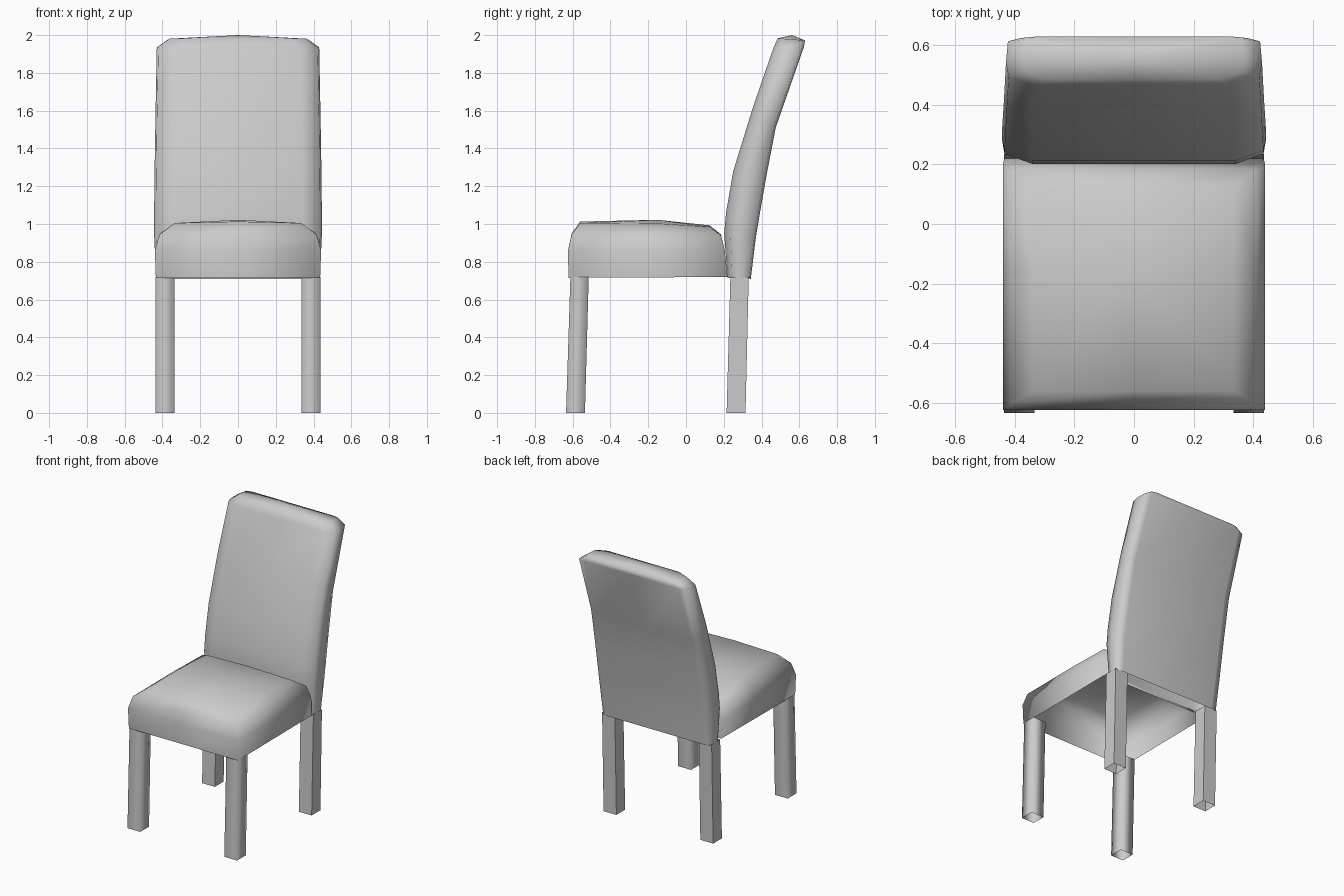
import bpy, bmesh

if "Cube" in bpy.data.objects:
    bpy.data.objects.remove(bpy.data.objects["Cube"])


def loft(name, rings, apex=None, smooth=True):
    """Skin closed rings into an open-bottomed shell, with an optional fan to an apex."""
    bm = bmesh.new()
    vr = [[bm.verts.new(p) for p in ring] for ring in rings]
    n = len(vr[0])
    for a, b in zip(vr, vr[1:]):
        for i in range(n):
            j = (i + 1) % n
            bm.faces.new((a[i], a[j], b[j], b[i]))
    if apex:
        tip = bm.verts.new(apex)
        for i in range(n):
            bm.faces.new((vr[-1][i], vr[-1][(i + 1) % n], tip))
    # rings run counter-clockwise seen from above, so faces point outwards
    for f in bm.faces:
        f.smooth = smooth
    me = bpy.data.meshes.new(name)
    bm.to_mesh(me)
    bm.free()
    ob = bpy.data.objects.new(name, me)
    bpy.context.collection.objects.link(ob)
    return ob


# Seat cushion: half width, front y, back y, front z, back z, crown at middle
def seat_ring(w, yf, yb, zf, zb, crown):
    ym, zm = -0.15, (zf + zb) / 2 + crown
    return [(-w, yf, zf), (0, yf, zf + crown), (w, yf, zf), (w, ym, zm),
            (w, yb, zb), (0, yb, zb + crown), (-w, yb, zb), (-w, ym, zm)]


seat = [(0.435, -0.622, 0.22, 0.715, 0.72, 0),
        (0.44, -0.625, 0.205, 0.86, 0.86, 0),
        (0.415, -0.605, 0.185, 0.945, 0.94, 0.005),
        (0.335, -0.56, 0.125, 1.005, 0.985, 0.008)]
loft("seat", [seat_ring(*s) for s in seat], (0, -0.15, 1.022))


# Backrest: half width, front y, back y, front z, back z
def back_ring(w, yf, yb, zf, zb):
    def p(x, t):
        return (x, yf + (yb - yf) * t, zf + (zb - zf) * t)
    right = [p(w * 0.77, 0), p(w * 0.98, 0.2), p(w, 0.5), p(w * 0.985, 0.93), p(w * 0.88, 1)]
    left = [(-x, y, z) for x, y, z in reversed(right)]
    return [p(0, 0)] + right + [p(0, 1)] + left


back = [(0.433, 0.22, 0.343, 0.715, 0.71),
        (0.444, 0.202, 0.37, 0.95, 0.93),
        (0.444, 0.212, 0.39, 1.06, 1.05),
        (0.442, 0.25, 0.425, 1.28, 1.25),
        (0.437, 0.355, 0.475, 1.62, 1.51),
        (0.43, 0.462, 0.625, 1.93, 1.94),
        (0.37, 0.485, 0.63, 1.983, 1.972)]
loft("backrest", [back_ring(*b) for b in back], (0, 0.56, 2.0))


# Legs: open square tubes leaning slightly backwards
def leg_ring(side, y0, y1, z):
    a, b = sorted((side * 0.335, side * 0.437))
    return [(a, y0, z), (b, y0, z), (b, y1, z), (a, y1, z)]


for side, label in ((-1, "left"), (1, "right")):
    loft("front_leg_" + label, [leg_ring(side, -0.635, -0.535, 0),
                                leg_ring(side, -0.612, -0.515, 0.72)])
    loft("back_leg_" + label, [leg_ring(side, 0.215, 0.315, 0),
                               leg_ring(side, 0.235, 0.332, 0.72)], smooth=False)
